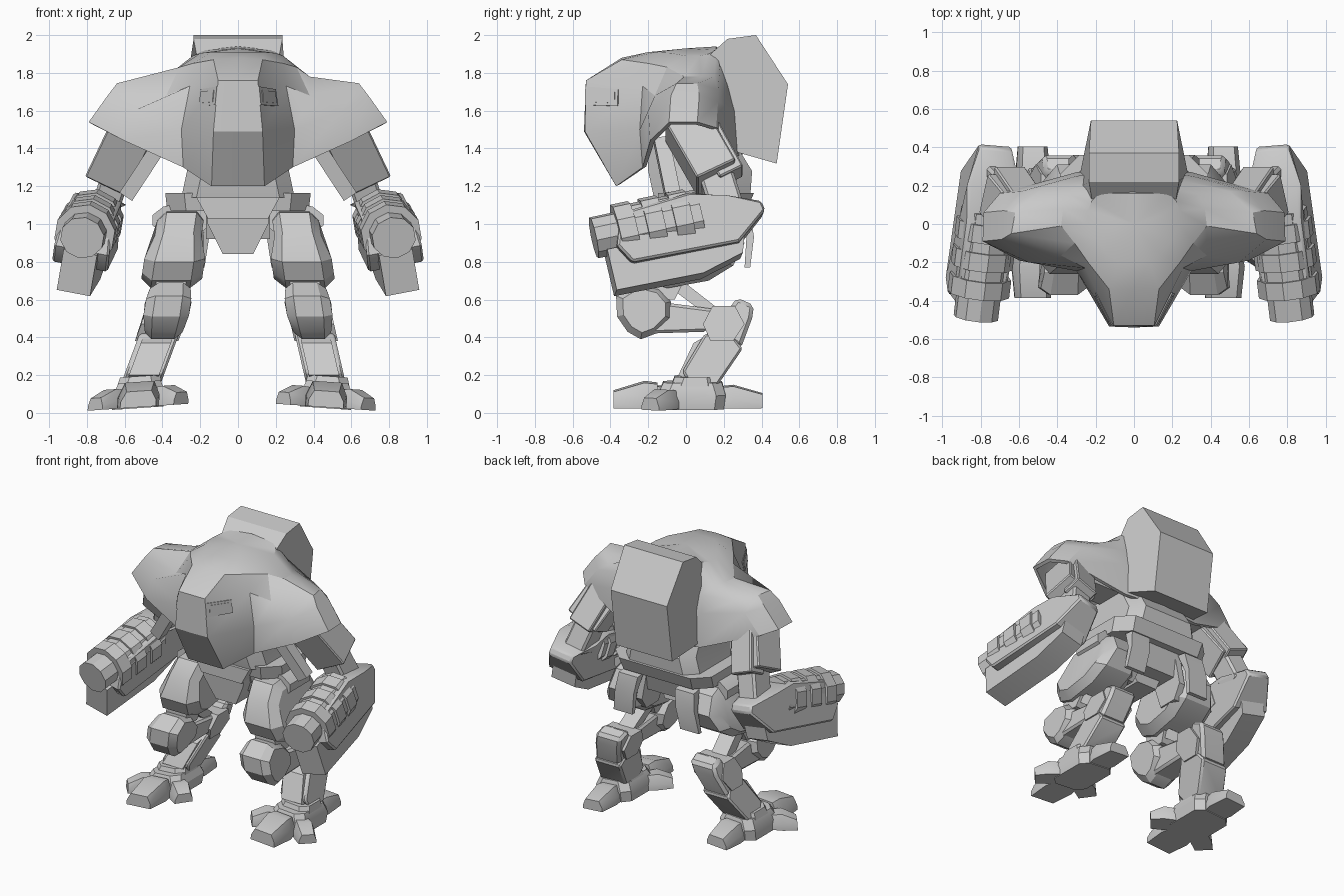
import bpy, bmesh, math
from mathutils import Matrix, Vector

if "Cube" in bpy.data.objects:
    bpy.data.objects.remove(bpy.data.objects["Cube"])

grey = bpy.data.materials.new("hull grey")
grey.diffuse_color = (0.6, 0.6, 0.6, 1)
grey.use_nodes = True
grey.node_tree.nodes["Principled BSDF"].inputs["Base Color"].default_value = grey.diffuse_color
I = Matrix.Identity(4)


def finish(name, bm, mirror=False, bevel=0.0, solid=0.0, fix=True):
    if fix:
        bmesh.ops.recalc_face_normals(bm, faces=bm.faces)
    me = bpy.data.meshes.new(name)
    bm.to_mesh(me)
    bm.free()
    me.materials.append(grey)
    ob = bpy.data.objects.new(name, me)
    bpy.context.collection.objects.link(ob)
    if bevel:
        m = ob.modifiers.new("chamfer", 'BEVEL')
        m.width, m.segments, m.limit_method = bevel, 1, 'ANGLE'
        m.angle_limit = math.radians(50)
    if solid:
        m = ob.modifiers.new("thickness", 'SOLIDIFY')
        m.thickness, m.offset = solid, -1
    if mirror:
        ob.modifiers.new("mirror", 'MIRROR').use_mirror_merge = False
    return ob


def loft(name, rings, M=I, **kw):
    """Closed solid through rings with equal point counts."""
    bm = bmesh.new()
    rs = [[bm.verts.new(M @ Vector(p)) for p in r] for r in rings]
    n = len(rs[0])
    for a, b in zip(rs, rs[1:]):
        for i in range(n):
            bm.faces.new((a[i], a[(i + 1) % n], b[(i + 1) % n], b[i]))
    bm.faces.new(rs[0])
    bm.faces.new(rs[-1][::-1])
    return finish(name, bm, **kw)


def prism(name, prof, x0, x1, M=I, **kw):
    """Side profile of (y, z) points drawn out along x."""
    return loft(name, [[(x, y, z) for y, z in prof] for x in (x0, x1)], M, **kw)


def beam(name, a, b, w, d, **kw):
    """Rectangular bar from a to b."""
    a, b = Vector(a), Vector(b)
    t = (b - a).normalized()
    u = t.cross(Vector((0, 1, 0))).normalized()
    v = t.cross(u)
    return loft(name, [[p + u * w / 2 * s + v * d / 2 * r
                        for s, r in ((-1, -1), (1, -1), (1, 1), (-1, 1))] for p in (a, b)], **kw)


def barrel(name, y0, y1, rx, rz, cz, M, sides=10, **kw):
    """Faceted drum along y."""
    ang = [2 * math.pi * (i + .5) / sides for i in range(sides)]
    return loft(name, [[(rx * math.cos(t), y, cz + rz * math.sin(t)) for t in ang]
                       for y in (y0, y1)], M, **kw)


# ---- Upper shell: half rings from front centre round the shoulder to the back
rim = [(0, -.37, 1.20), (.14, -.37, 1.20), (.29, -.23, 1.30), (.60, -.19, 1.44),
       (.79, -.09, 1.54), (.785, .06, 1.54), (.70, .16, 1.51), (.30, .27, 1.36), (0, .30, 1.36)]
low = [(0, -.54, 1.49), (.13, -.535, 1.49), (.30, -.245, 1.50), (.55, -.20, 1.60),
       (.69, -.08, 1.68), (.68, .07, 1.68), (.59, .17, 1.65), (.30, .25, 1.60), (0, .30, 1.6)]
brow = [(0, -.53, 1.76), (.105, -.53, 1.76), (.255, -.23, 1.73), (.38, -.165, 1.68),
        (.64, -.05, 1.745), (.62, .06, 1.745), (.50, .17, 1.71), (.28, .22, 1.72), (0, .25, 1.75)]
dome = [(0, -.34, 1.88), (.13, -.34, 1.87), (.24, -.20, 1.85), (.31, -.10, 1.83),
        (.38, -.01, 1.78), (.37, .08, 1.78), (.34, .15, 1.78), (.26, .18, 1.83), (0, .2, 1.9)]
crown = [(0, -.2, 1.91), (.08, -.2, 1.91), (.14, -.16, 1.91), (.20, -.08, 1.905),
         (.24, 0, 1.89), (.24, .07, 1.89), (.22, .12, 1.90), (.18, .16, 1.92), (0, .16, 1.94)]
bm = bmesh.new()
rings = []
for half in (rim, low, brow, dome, crown):
    full = half + [(-x, y, z) for x, y, z in half[-2:0:-1]]
    rings.append([bm.verts.new(p) for p in full])
n = len(rings[0])
for a, b in zip(rings, rings[1:]):
    for i in range(n):
        bm.faces.new((a[i], a[(i + 1) % n], b[(i + 1) % n], b[i]))
top = bm.verts.new((0, 0, 1.93))
for i in range(n):
    bm.faces.new((rings[-1][i], rings[-1][(i + 1) % n], top))
finish("upper_shell", bm, solid=.025, fix=False)


# Visor plates lying on the cheek panels
def panel_plate(name, k, u0, u1, v0, v1, o):
    A, B, C, D = (Vector(p) for p in (low[k], low[k + 1], brow[k + 1], brow[k]))
    nrm = (B - A).cross(D - A).normalized()
    loft(name, [[A.lerp(B, u).lerp(D.lerp(C, u), v) + nrm * h
                 for u, v in ((u0, v0), (u1, v0), (u1, v1), (u0, v1))] for h in (-.004, o)], mirror=True)


panel_plate("visor_frame", 1, .0, .58, .52, .88, .005)
panel_plate("visor_lens", 1, .08, .53, .58, .82, .009)

# ---- Back pack: profile points with their own half widths
pack = [(.13, 1.90, .22), (.22, 1.98, .235), (.37, 2.0, .235), (.54, 1.74, .225),
        (.48, 1.32, .225), (.27, 1.38, .28), (.19, 1.65, .285)]
loft("back_pack", [[(s * w, y, z) for y, z, w in pack] for s in (-1, 1)])


# ---- Torso and pelvis
def slab(w, y0, y1, z, c=.05):
    return [(-w, y0 + c, z), (-w + c, y0, z), (w - c, y0, z), (w, y0 + c, z),
            (w, y1 - c, z), (w - c, y1, z), (-w + c, y1, z), (-w, y1 - c, z)]


loft("torso", [slab(.30, -.17, .34, 1.14, .08), slab(.27, -.2, .35, 1.28, .08),
               slab(.25, -.2, .24, 1.46, .08)])
loft("waist_plate", [slab(.375, -.13, .32, 1.07, .10), slab(.385, -.15, .36, 1.165, .10)])
prism("pelvis_core", [(-.12, 1.1), (.28, 1.1), (.22, .92), (-.06, .92)], -.17, .17)
loft("pelvis_wedge", [[(-.17, y, 1.08), (.17, y, 1.08), (.16, y, 1.0), (.08, y + .03, .84),
                       (-.08, y + .03, .84), (-.16, y, 1.0)] for y in (-.17, .1)])
loft("pelvis_front", [[(-.22, y, 1.14), (.22, y, 1.14), (.16, y, 1.03), (-.16, y, 1.03)]
                      for y in (-.19, 0)])


# ---- Legs, splayed outward toward the foot by a shear
def shear(k):
    return Matrix(((1, 0, -k, .375 + k * .55), (0, 1, 0, 0), (0, 0, 1, 0), (0, 0, 0, 1)))


LEG, SHIN = shear(.15), shear(.23)
thigh = [(-.14, 1.06), (.10, 1.08), (.25, 1.02), (.31, .90), (.25, .78), (.12, .70),
         (-.10, .66), (-.21, .70), (-.26, .80), (-.22, .96)]
loft("thigh", [[(x * (1.15 if z < .9 else .88), .02 + (y - .02) * s, .87 + (z - .87) * s)
                for y, z in thigh]
               for x, s in ((-.14, .76), (-.09, 1), (.09, 1), (.14, .76))], LEG, mirror=True)
prism("thigh_rear_plate", [(.27, 1.06), (.34, 1.05), (.36, .93), (.34, .77), (.31, .77), (.32, .93)],
      -.15, .0, LEG, mirror=True)
prism("thigh_inner_plate", [(.0, 1.04), (.26, 1.04), (.27, .86), (.2, .77), (.06, .77)],
      -.165, -.12, LEG, mirror=True)
barrel("hip_joint", -.05, .17, .16, .09, 1.02, Matrix.Translation((.3, 0, 0)), mirror=True)
knee = [(-.37, .62), (-.365, .51), (-.31, .43), (-.24, .39), (-.16, .42), (-.08, .50),
        (-.08, .59), (-.14, .66), (-.26, .69)]
loft("knee_guard", [[(x * (1 - 3 * abs(z - .56) ** 1.5), -.21 + (y + .21) * s, .55 + (z - .55) * s)
                     for y, z in knee]
                    for x, s in ((-.125, .78), (-.075, 1), (.075, 1), (.125, .78))], LEG, mirror=True)
prism("knee_link", [(-.2, .72), (.0, .72), (-.06, .6), (-.2, .6)], -.08, .08, LEG, mirror=True)
prism("shank", [(-.2, .42), (.11, .43), (.15, .55), (-.08, .58), (-.2, .55)],
      -.085, .085, LEG, mirror=True, bevel=.015)
prism("shank_piston", [(-.08, .66), (-.02, .70), (.16, .56), (.12, .51)], -.06, .06, LEG, mirror=True)
prism("hock_joint", [(.09, .47), (.14, .565), (.26, .565), (.31, .47), (.25, .38), (.13, .38)],
      -.115, .115, SHIN, mirror=True)
prism("hock_guard", [(.22, .54), (.27, .61), (.36, .57), (.35, .5), (.29, .34), (.22, .4)],
      -.095, .105, SHIN, mirror=True, bevel=.02)
prism("lower_leg", [(.10, .42), (.24, .42), (.30, .34), (.17, .15), (.02, .15), (-.02, .22)],
      -.105, .105, SHIN, mirror=True, bevel=.012)
prism("shin_plate", [(.04, .37), (.13, .42), (.16, .38), (.0, .18), (-.04, .2)],
      -.08, .08, SHIN, mirror=True)

# ---- Feet: sole, ankle collar and four toes
FOOT = Matrix.Translation((.462, 0, 0)) @ Matrix.Rotation(math.radians(4), 4, 'Y')
loft("foot_base", [slab(.135, -.15, .2, .025), slab(.14, -.15, .21, .1),
                   slab(.11, -.12, .19, .165)], FOOT, mirror=True)
loft("foot_collar", [slab(.12, -.08, .17, .14), slab(.105, -.06, .16, .195)], FOOT, mirror=True)
for nm, deg, r0, r1, w, h in (("front_toe", 0, .15, .385, .11, .165), ("outer_toe", 50, .13, .295, .07, .135),
                              ("inner_toe", -50, .13, .295, .07, .135), ("heel_toe", 180, .18, .405, .09, .145)):
    T = FOOT @ Matrix.Rotation(math.radians(deg), 4, 'Z')
    loft(nm, [[(-w * k, -r, .03), (w * k, -r, .03), (w * k, -r, z * .55), (w * k * .7, -r, z),
               (-w * k * .7, -r, z), (-w * k, -r, z * .55)]
              for r, k, z in ((r0, .85, h * .95), (r0 + .07, 1, h), (r1, .85, h * .7))], T, mirror=True)

# ---- Upper arms
beam("shoulder_joint", (.22, .05, 1.52), (.55, .05, 1.52), .16, .2, mirror=True)
beam("upper_arm", (.54, -.01, 1.54), (.68, .16, 1.245), .24, .23, mirror=True, bevel=.008)
beam("upper_arm_rear", (.55, .08, 1.54), (.66, .24, 1.25), .17, .14, mirror=True, bevel=.008)
beam("arm_strut", (.40, -.13, 1.44), (.59, -.07, 1.15), .08, .08, mirror=True)
beam("elbow", (.64, .15, 1.28), (.71, .22, 1.06), .15, .18, mirror=True, bevel=.015)

# ---- Forearm guns, built along y and then tilted
GUN = (Matrix.Translation((.785, -.05, .95)) @ Matrix.Rotation(math.radians(7), 4, 'Z')
       @ Matrix.Rotation(math.radians(12), 4, 'X') @ Matrix.Rotation(math.radians(-11), 4, 'Y'))
house = [(-.28, .15, .13), (.10, .18, .13), (.28, .124, .13), (.47, .063, .085), (.48, .01, .085),
         (.30, -.135, .14), (-.28, -.124, .15), (-.34, -.02, .15)]
loft("forearm_housing", [[(s * w, y, z) for y, z, w in house] for s in (-1, 1)], GUN,
     mirror=True, bevel=.012)
prism("forearm_lower_slab", [(-.39, -.02), (-.39, -.244), (.08, -.252), (.31, -.19), (.34, -.1), (.2, -.02)],
      -.09, .09, GUN, mirror=True)
barrel("gun_muzzle", -.435, -.2, .118, .112, .07, GUN, mirror=True)
barrel("gun_sleeve", -.30, .14, .145, .15, .06, GUN, mirror=True)
for i, y in enumerate((-.31, -.16, -.01)):
    barrel("gun_collar_%d" % (i + 1), y, y + .095, .163, .165, .06, GUN, mirror=True)

# ---- Apply modifiers, step the left foot a little wider, and shade
bpy.ops.object.select_all(action='SELECT')
bpy.context.view_layer.objects.active = bpy.context.selected_objects[0]
bpy.ops.object.convert(target='MESH')
for ob in bpy.data.objects:
    if any(k in ob.name for k in ("foot", "toe", "leg", "hock", "shin")):
        for v in ob.data.vertices:
            if v.co.x < 0:
                v.co.x -= .14 * max(0, .5 - v.co.z)
bpy.ops.object.shade_smooth_by_angle(angle=math.radians(30))
bpy.ops.object.select_all(action='DESELECT')
bpy.data.objects["upper_shell"].select_set(True)
bpy.context.view_layer.objects.active = bpy.data.objects["upper_shell"]
bpy.ops.object.shade_smooth_by_angle(angle=math.radians(44))
